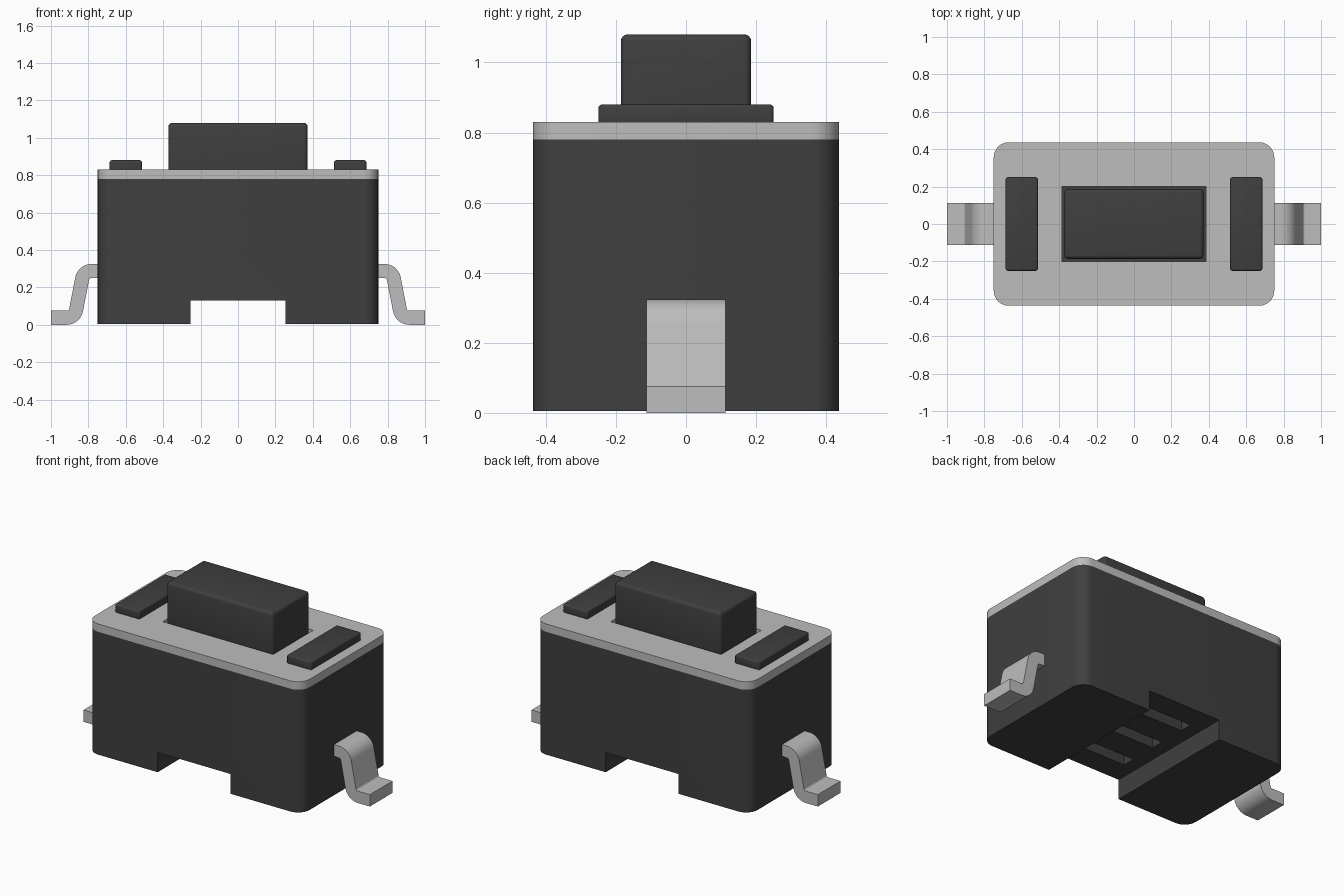
import bpy, bmesh, math
from mathutils import Vector

cube = bpy.data.objects.get("Cube")
if cube:
    bpy.data.objects.remove(cube, do_unlink=True)


def material(name, value):
    m = bpy.data.materials.new(name)
    m.use_nodes = True
    color = (value, value, value, 1)
    m.diffuse_color = color
    m.node_tree.nodes["Principled BSDF"].inputs["Base Color"].default_value = color
    return m


black = material("black plastic", 0.05)
metal = material("light grey metal", 0.51)


def finish(bm, name, mat):
    bmesh.ops.recalc_face_normals(bm, faces=bm.faces)
    mesh = bpy.data.meshes.new(name)
    bm.to_mesh(mesh)
    bm.free()
    mesh.materials.append(mat)
    ob = bpy.data.objects.new(name, mesh)
    bpy.context.collection.objects.link(ob)
    return ob


def smooth(ob):
    bpy.ops.object.select_all(action='DESELECT')
    ob.select_set(True)
    bpy.context.view_layer.objects.active = ob
    bpy.ops.object.shade_smooth_by_angle(angle=math.radians(35))


def block(name, mat, x, y, z, corner=0, segments=4, only_vertical=False):
    """Box from (min, max) spans, with rounded edges."""
    bm = bmesh.new()
    bmesh.ops.create_cube(bm, size=1)
    for v in bm.verts:
        v.co = Vector([(s[0] + s[1]) / 2 + c * (s[1] - s[0])
                       for s, c in zip((x, y, z), v.co)])
    if corner:
        edges = [e for e in bm.edges if not only_vertical
                 or abs(e.verts[0].co.z - e.verts[1].co.z) > 0.01]
        bmesh.ops.bevel(bm, geom=edges, offset=corner, segments=segments,
                        profile=0.5, affect='EDGES')
    return finish(bm, name, mat)


def cut(ob, *spans):
    """Subtract a box and discard the cutter."""
    cutter = block("cutter", ob.data.materials[0], *spans)
    mod = ob.modifiers.new("cut", 'BOOLEAN')
    mod.operation = 'DIFFERENCE'
    mod.solver = 'EXACT'
    mod.object = cutter
    bpy.ops.object.select_all(action='DESELECT')
    ob.select_set(True)
    bpy.context.view_layer.objects.active = ob
    bpy.ops.object.modifier_apply(modifier=mod.name)
    bpy.data.objects.remove(cutter, do_unlink=True)


def sym(a):
    return (-a, a)


# Housing with a channel underneath and three slots in the channel roof
housing = block("housing", black, sym(0.75), sym(0.437), (0.005, 0.78),
                0.08, 8, True)
cut(housing, sym(0.255), sym(0.6), (-0.1, 0.13))
for y in (-0.25, 0, 0.25):
    cut(housing, sym(0.17), (y - 0.04, y + 0.04), (0.1, 0.23))
smooth(housing)

# Metal cover plate with the button opening
cover = block("cover_plate", metal, sym(0.75), sym(0.437), (0.78, 0.83),
              0.08, 8, True)
cut(cover, sym(0.386), sym(0.2), (0.7, 0.9))
smooth(cover)

# Push button and the two raised pads
smooth(block("push_button", black, sym(0.372), sym(0.186), (0.77, 1.08), 0.02))
for side, x in (("right", -0.6), ("left", 0.6)):
    smooth(block(side + "_pad", black, (x - 0.086, x + 0.086), sym(0.25),
                 (0.82, 0.88), 0.01, 3))


# Bent metal terminals: walk the centre line, then thicken it
def terminal(name, side):
    half, radius, turn, steps = 0.0375, 0.05, math.radians(79), 8
    pos, angle = Vector((0.74, 0.2875)), 0.0
    line = [(pos.copy(), angle)]

    def straight(length):
        nonlocal pos
        pos = pos + length * Vector((math.cos(angle), math.sin(angle)))
        line.append((pos.copy(), angle))

    def bend(total):
        nonlocal pos, angle
        step = total / steps
        chord = 2 * radius * math.sin(abs(step) / 2)
        for _ in range(steps):
            mid = angle + step / 2
            pos = pos + chord * Vector((math.cos(mid), math.sin(mid)))
            angle += step
            line.append((pos.copy(), angle))

    straight(0.044)
    bend(-turn)
    straight(0.172)
    bend(turn)
    straight(1 - pos.x)

    bm = bmesh.new()
    rings = []
    for p, a in line:
        n = Vector((-math.sin(a), math.cos(a))) * half
        rings.append([bm.verts.new((side * q.x, y, max(q.y, 0)))
                      for q, y in ((p + n, -0.113), (p + n, 0.113),
                                   (p - n, 0.113), (p - n, -0.113))])
    for r, s in zip(rings, rings[1:]):
        for i in range(4):
            j = (i + 1) % 4
            bm.faces.new((r[i], r[j], s[j], s[i]))
    bm.faces.new(rings[0])
    bm.faces.new(rings[-1])
    smooth(finish(bm, name, metal))


terminal("left_terminal", 1)
terminal("right_terminal", -1)
